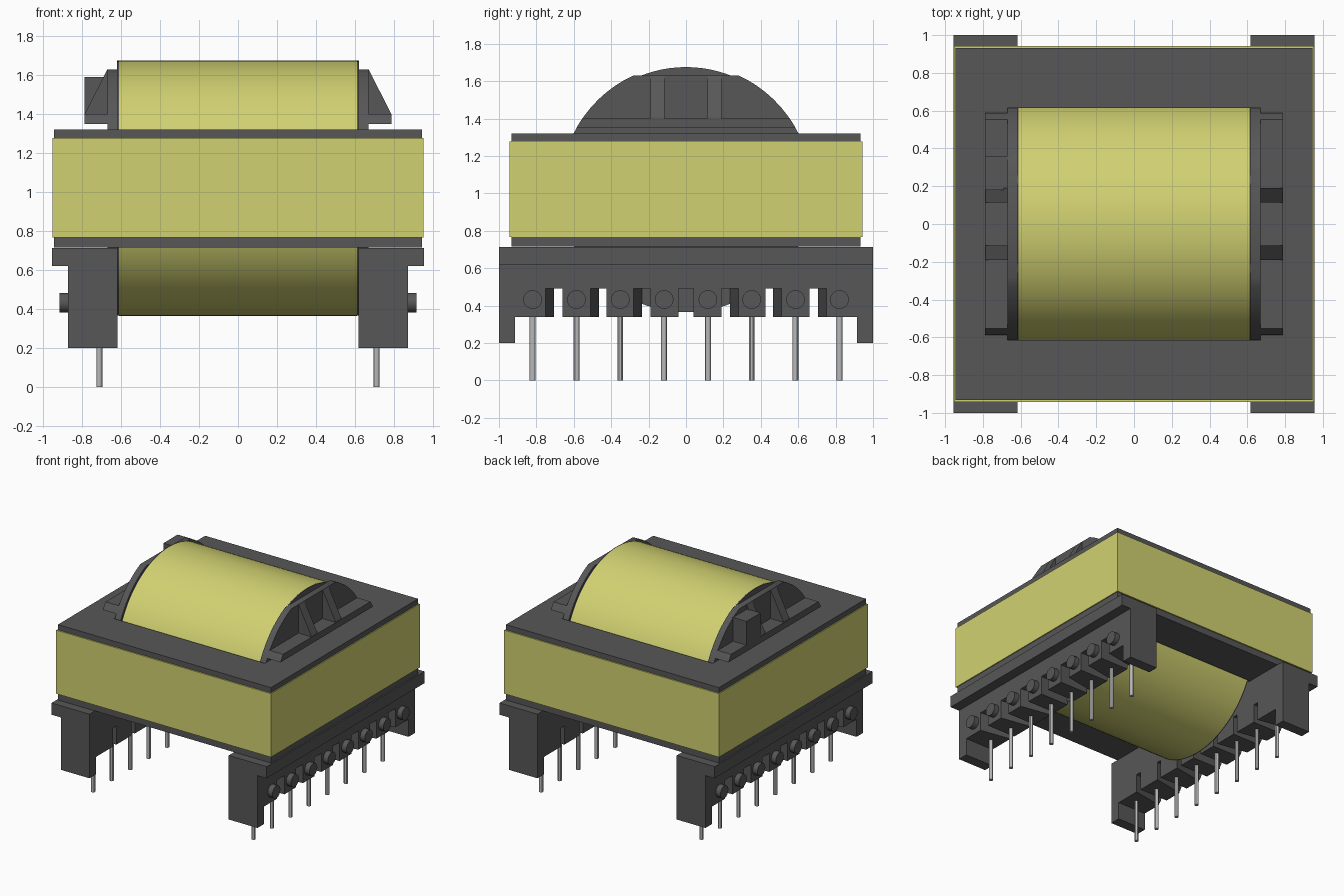
import bpy, bmesh, math
from mathutils import Vector

if "Cube" in bpy.data.objects:
    bpy.data.objects.remove(bpy.data.objects["Cube"], do_unlink=True)


def material(name, col, rough=0.6):
    m = bpy.data.materials.new(name)
    m.diffuse_color = (*col, 1)
    m.use_nodes = True
    b = m.node_tree.nodes["Principled BSDF"]
    b.inputs["Base Color"].default_value = (*col, 1)
    b.inputs["Roughness"].default_value = rough
    return m


GREY = material("dark_grey", (0.095, 0.095, 0.095))
YELLOW = material("yellow_tape", (0.64, 0.64, 0.168))
SILVER = material("pin_silver", (0.48, 0.48, 0.48))


def finish(name, bm, mat, smooth=False):
    bmesh.ops.recalc_face_normals(bm, faces=bm.faces)
    me = bpy.data.meshes.new(name)
    bm.to_mesh(me)
    bm.free()
    me.materials.append(mat)
    ob = bpy.data.objects.new(name, me)
    bpy.context.collection.objects.link(ob)
    if smooth:
        bpy.ops.object.select_all(action='DESELECT')
        bpy.context.view_layer.objects.active = ob
        ob.select_set(True)
        bpy.ops.object.shade_smooth_by_angle(angle=math.radians(30))
    return ob


def add_prism(bm, pts, axis, lo, hi):
    """Extrude a 2D outline along an axis: x takes (y, z), y takes (x, z), z takes (x, y)."""
    def place(p, d):
        return {'x': (d, p[0], p[1]), 'y': (p[0], d, p[1]), 'z': (p[0], p[1], d)}[axis]
    f = bm.faces.new([bm.verts.new(place(p, lo)) for p in pts])
    new = bmesh.ops.extrude_face_region(bm, geom=[f])["geom"]
    vec = Vector(place((0, 0), hi - lo))
    bmesh.ops.translate(bm, verts=[g for g in new if isinstance(g, bmesh.types.BMVert)], vec=vec)


def add_box(bm, x, y, z):
    add_prism(bm, [(x[0], y[0]), (x[1], y[0]), (x[1], y[1]), (x[0], y[1])], 'z', *z)


def add_ring(bm, outer, inner, z):
    """Rectangular frame with a rectangular window."""
    def loop(size, h):
        return [bm.verts.new((sx * size[0], sy * size[1], h))
                for sx, sy in ((-1, -1), (1, -1), (1, 1), (-1, 1))]
    loops = [loop(outer, z[0]), loop(outer, z[1]), loop(inner, z[1]), loop(inner, z[0])]
    for a, b in zip(loops, loops[1:] + loops[:1]):
        for i in range(4):
            j = (i + 1) % 4
            bm.faces.new((a[i], a[j], b[j], b[i]))


def circle(r, cy, cz, n):
    return [(cy + r * math.cos(2 * math.pi * i / n), cz + r * math.sin(2 * math.pi * i / n))
            for i in range(n)]


AXIS_Z = 1.02


def disc_slice(r, z0, z1, n=24):
    """Part of the bobbin disc between two heights."""
    a0, a1 = math.asin((z0 - AXIS_Z) / r), math.asin((z1 - AXIS_Z) / r)
    right = [(r * math.cos(a), AXIS_Z + r * math.sin(a))
             for a in (a0 + (a1 - a0) * i / n for i in range(n + 1))]
    return right + [(-y, z) for y, z in reversed(right)]


# Core frame and the tape around it
bm = bmesh.new()
add_ring(bm, (0.945, 0.933), (0.67, 0.615), (0.715, 1.32))
finish("core_frame", bm, GREY)
bm = bmesh.new()
add_ring(bm, (0.953, 0.943), (0.94, 0.93), (0.767, 1.277))
finish("core_tape", bm, YELLOW)

# Wound coil
bm = bmesh.new()
add_prism(bm, circle(0.655, 0, AXIS_Z, 96), 'x', -0.612, 0.612)
finish("coil", bm, YELLOW, True)

for side, s in (("left", 1), ("right", -1)):
    def sx(*v):
        return sorted(s * c for c in v)

    # Coil end disc, bobbin flange and its ledge
    bm = bmesh.new()
    add_prism(bm, circle(0.6545, 0, AXIS_Z, 96), 'x', *sx(0.611, 0.62))
    finish(side + "_coil_end", bm, GREY, True)
    bm = bmesh.new()
    add_prism(bm, disc_slice(0.672, 0.5, 1.63), 'x', *sx(0.618, 0.67))
    finish(side + "_flange", bm, GREY, True)
    bm = bmesh.new()
    add_prism(bm, disc_slice(0.672, 1.348, 1.40, 4), 'x', *sx(0.66, 0.788))
    finish(side + "_flange_ledge", bm, GREY)

    # Sloped ribs standing on the ledge
    bm = bmesh.new()
    for y in (-0.19, 0.115):
        add_prism(bm, [(s * 0.665, 1.395), (s * 0.785, 1.395), (s * 0.785, 1.405),
                       (s * 0.67, 1.63), (s * 0.665, 1.63)], 'y', y, y + 0.075)
    finish(side + "_flange_ribs", bm, GREY)

    # Pin rail: ledge, bar, end legs and teeth with one slanted wall
    bm = bmesh.new()
    add_box(bm, sx(0.618, 0.955), (-1, 1), (0.62, 0.714))
    add_box(bm, sx(0.618, 0.873), (-1, 1), (0.49, 0.62))
    for t in (-1, 1):
        add_box(bm, sx(0.618, 0.873), sorted((t * 0.915, t)), (0.2, 0.49))
        for a, b in ((0.04, 0.19), (0.28, 0.425), (0.51, 0.66), (0.75, 0.915)):
            slant = 0 if a < 0.1 else 0.045
            add_prism(bm, [(s * 0.618, t * (a - slant)), (s * 0.873, t * a),
                           (s * 0.873, t * b), (s * 0.618, t * b)], 'z', 0.34, 0.49)
    finish(side + "_pin_rail", bm, GREY)

    # Round pegs on the rail and metal pins below it
    pegs, pins = bmesh.new(), bmesh.new()
    for i in range(8):
        y = (i - 3.5) * 0.2343
        add_prism(pegs, circle(0.05, y, 0.432, 24), 'x', *sx(0.86, 0.915))
        add_prism(pins, circle(0.0155, s * 0.711, y, 12), 'z', 0, 0.36)
    finish(side + "_pegs", pegs, GREY, True)
    finish(side + "_pins", pins, SILVER, True)

# Solid marker block beside one rib
bm = bmesh.new()
add_prism(bm, [(0.18, 1.36), (0.36, 1.36), (0.36, 1.59), (0.18, 1.59)], 'x', -0.788, -0.66)
finish("marker_block", bm, GREY)
